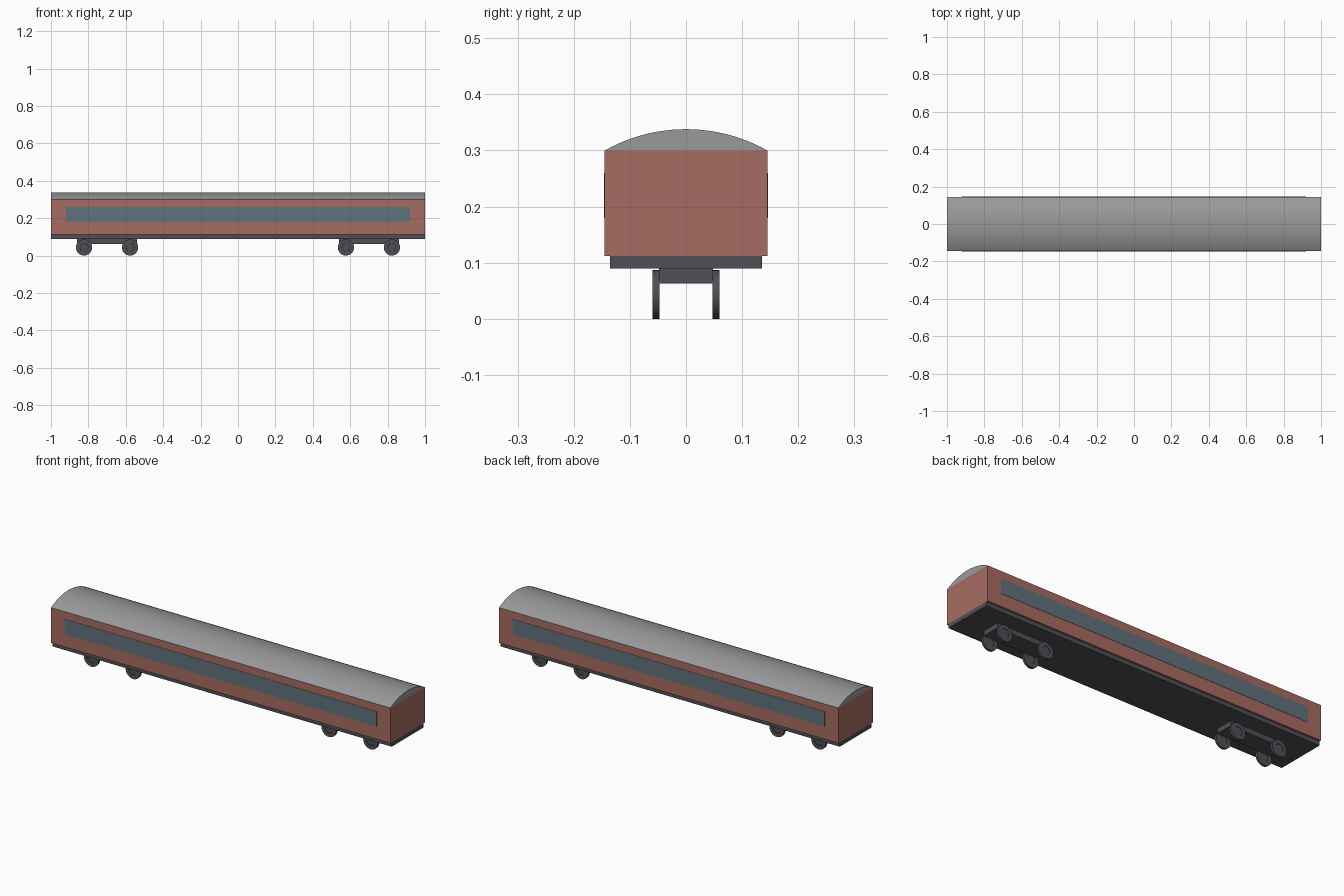
import bpy, bmesh, math
from mathutils import Matrix

if "Cube" in bpy.data.objects:
    bpy.data.objects.remove(bpy.data.objects["Cube"])


def material(name, rgb):
    m = bpy.data.materials.new(name)
    m.diffuse_color = (*rgb, 1)
    m.use_nodes = True
    m.node_tree.nodes["Principled BSDF"].inputs["Base Color"].default_value = m.diffuse_color
    return m


RED = material("red_brown", (0.38, 0.15, 0.12))
ROOF = material("roof_grey", (0.32, 0.32, 0.33))
DARK = material("dark_grey", (0.08, 0.08, 0.09))
GLASS = material("window_glass", (0.12, 0.17, 0.2))


def finish(name, bm, mat):
    bmesh.ops.recalc_face_normals(bm, faces=bm.faces)
    mesh = bpy.data.meshes.new(name)
    bm.to_mesh(mesh)
    bm.free()
    mesh.materials.append(mat)
    ob = bpy.data.objects.new(name, mesh)
    bpy.context.collection.objects.link(ob)
    return ob


def smooth(ob):
    bpy.ops.object.select_all(action='DESELECT')
    ob.select_set(True)
    bpy.context.view_layer.objects.active = ob
    bpy.ops.object.shade_smooth_by_angle(angle=math.radians(30))


def box(name, x0, x1, y0, y1, z0, z1, mat):
    bm = bmesh.new()
    m = Matrix.Translation(((x0 + x1) / 2, (y0 + y1) / 2, (z0 + z1) / 2))
    m = m @ Matrix.Diagonal((x1 - x0, y1 - y0, z1 - z0, 1))
    bmesh.ops.create_cube(bm, size=1, matrix=m)
    return finish(name, bm, mat)


def wheel(name, x, y):
    r, width = 0.0435, 0.012
    bm = bmesh.new()
    m = Matrix.Translation((x, y, r)) @ Matrix.Rotation(math.pi / 2, 4, 'X')
    bmesh.ops.create_cone(bm, cap_ends=True, segments=32, radius1=r, radius2=r,
                          depth=width, matrix=m)
    # shallow dished centre on both faces
    for cap in [f for f in bm.faces if len(f.verts) > 4]:
        bmesh.ops.inset_region(bm, faces=[cap], thickness=0.021)
        bmesh.ops.inset_region(bm, faces=[cap], thickness=0.001, depth=-0.002)
    smooth(finish(name, bm, DARK))


# Carriage body and underframe
box("body", -1, 1, -0.145, 0.145, 0.112, 0.30, RED)
box("underframe", -1, 1, -0.135, 0.135, 0.09, 0.112, DARK)

# Arched roof: circular segment extruded along the car
half, rise, n = 0.145, 0.038, 24
R = (half ** 2 + rise ** 2) / (2 * rise)
a = math.asin(half / R)
bm = bmesh.new()
arc = [bm.verts.new((-1, R * math.sin(t), 0.30 + rise - R + R * math.cos(t)))
       for t in (-a + 2 * a * i / n for i in range(n + 1))]
end = bm.faces.new(arc)
ext = bmesh.ops.extrude_face_region(bm, geom=[end], use_keep_orig=True)
bmesh.ops.translate(bm, vec=(2, 0, 0),
                    verts=[v for v in ext["geom"] if isinstance(v, bmesh.types.BMVert)])
smooth(finish("roof", bm, ROOF))

# Window bands on both sides
for side, s in (("front", -1), ("back", 1)):
    y = sorted((s * 0.140, s * 0.1465))
    box(f"window_band_{side}", -0.92, 0.92, *y, 0.18, 0.26, GLASS)

# Two bogies, each with a frame and four wheels
for end_name, cx in (("left", -0.70), ("right", 0.70)):
    box(f"bogie_frame_{end_name}", cx - 0.16, cx + 0.16, -0.048, 0.048, 0.063, 0.09, DARK)
    for i, dx in enumerate((-0.123, 0.123)):
        for side, s in (("front", -1), ("back", 1)):
            wheel(f"wheel_{end_name}_{i + 1}_{side}", cx + dx, s * 0.0535)
